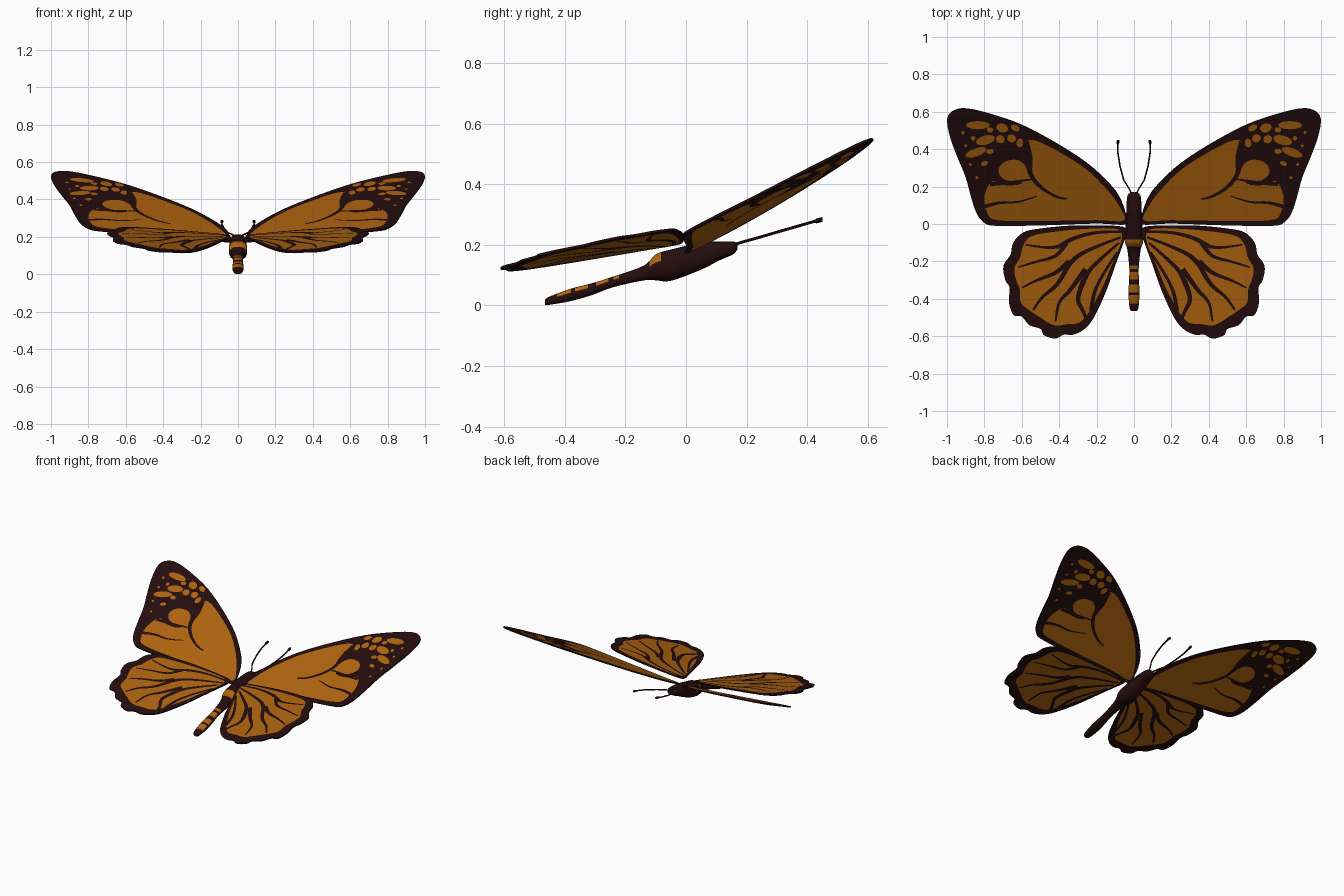
import bpy, bmesh, math
from mathutils import Vector, geometry

if "Cube" in bpy.data.objects:
    bpy.data.objects.remove(bpy.data.objects["Cube"])


def material(name, rgb):
    m = bpy.data.materials.new(name)
    m.diffuse_color = (*rgb, 1)
    m.use_nodes = True
    m.node_tree.nodes["Principled BSDF"].inputs["Base Color"].default_value = m.diffuse_color
    return m


DARK = material("dark brown", (0.018, 0.004, 0.0045))
ORANGE = material("burnt orange", (0.42, 0.125, 0.005))


def smooth(pts, closed=True, steps=4):
    """Catmull-Rom curve through points of any dimension."""
    pts = [Vector(p) for p in pts]
    n, out = len(pts), []
    for i in range(n if closed else n - 1):
        if closed:
            a, b, c, d = (pts[(i + k) % n] for k in (-1, 0, 1, 2))
        else:
            a, b, c, d = (pts[min(max(i + k, 0), n - 1)] for k in (-1, 0, 1, 2))
        for s in range(steps):
            t = s / steps
            out.append(0.5 * (2 * b + (c - a) * t + (2 * a - 5 * b + 4 * c - d) * t ** 2
                              + (3 * b - a - 3 * c + d) * t ** 3))
    if not closed:
        out.append(pts[-1])
    return out


def ellipse(x, y, rx, ry, deg=0):
    ca, sa = math.cos(math.radians(deg)), math.sin(math.radians(deg))
    ring = [(rx * math.cos(k * math.pi / 6), ry * math.sin(k * math.pi / 6)) for k in range(12)]
    return [Vector((x + u * ca - v * sa, y + u * sa + v * ca)) for u, v in ring]


def stroke(w0, w1, *pts):
    """Tapering vein polygon along a path."""
    path = smooth(pts, False)
    left, right = [], []
    for i, p in enumerate(path):
        d = (path[min(i + 1, len(path) - 1)] - path[max(i - 1, 0)]).normalized()
        side = Vector((-d.y, d.x)) * (w0 + (w1 - w0) * i / (len(path) - 1)) / 2
        left.append(p + side)
        right.append(p - side)
    return left + right[::-1]


def inside(p, poly):
    hit = False
    for a, b in zip(poly, poly[1:] + poly[:1]):
        if (a.y > p.y) != (b.y > p.y) and p.x < (b.x - a.x) * (p.y - a.y) / (b.y - a.y) + a.x:
            hit = not hit
    return hit


def wing(name, outline, cells, veins, plane):
    """Flat wing cut along its cells and veins, mirrored to both sides."""
    verts, edges = [], []
    for poly in [outline] + cells + veins:
        s = len(verts)
        verts += poly
        edges += [(s + i, s + (i + 1) % len(poly)) for i in range(len(poly))]
    res = geometry.delaunay_2d_cdt(verts, edges, [], 1, 1e-5)
    pts, faces = res[0], res[2]
    a, b, c = plane
    bm = bmesh.new()
    vs = [bm.verts.new((min(p.x, 1.0), p.y, a + b * p.x + c * p.y)) for p in pts]
    for f in faces:
        mid = sum((pts[i] for i in f), Vector((0, 0))) / len(f)
        if not inside(mid, outline):
            continue
        face = bm.faces.new([vs[i] for i in f])
        painted = any(inside(mid, q) for q in cells) and not any(inside(mid, q) for q in veins)
        face.material_index = 1 if painted else 0
    bmesh.ops.delete(bm, geom=[v for v in bm.verts if not v.link_faces], context='VERTS')
    bmesh.ops.recalc_face_normals(bm, faces=bm.faces)
    ob = finish(name, bm)
    sol = ob.modifiers.new("thickness", 'SOLIDIFY')
    sol.thickness, sol.offset = 0.008, 0
    ob.modifiers.new("both sides", 'MIRROR')


def finish(name, bm):
    me = bpy.data.meshes.new(name)
    bm.to_mesh(me)
    bm.free()
    me.materials.append(DARK)
    me.materials.append(ORANGE)
    ob = bpy.data.objects.new(name, me)
    bpy.context.collection.objects.link(ob)
    return ob


def loft(name, sections, sides, power=1.0, rule=None, shade=True):
    """Skin rounded sections (x, y, z, half width, half height) along y."""
    bm = bmesh.new()
    rings = []
    for x, y, z, rx, rz in sections:
        ring = []
        for k in range(sides):
            t = 2 * math.pi * (k + 0.5) / sides
            u, v = math.cos(t), math.sin(t)
            ring.append(bm.verts.new((x + rx * math.copysign(abs(u) ** power, u), y,
                                      z + rz * math.copysign(abs(v) ** power, v))))
        rings.append(ring)
    for r, s in zip(rings, rings[1:]):
        for k in range(sides):
            j = (k + 1) % sides
            bm.faces.new((r[k], r[j], s[j], s[k]))
    bm.faces.new(rings[0])
    bm.faces.new(rings[-1])
    bmesh.ops.recalc_face_normals(bm, faces=bm.faces)
    bm.normal_update()
    for f in bm.faces:
        f.smooth = shade and len(f.verts) == 4
        if rule and rule(f.calc_center_median(), f.normal):
            f.material_index = 1
    return finish(name, bm)


# Forewings: dark, with a large orange field and spots toward the tip
fore = smooth([(.04, .0), (.045, .06), (.075, .14), (.13, .215), (.25, .325), (.42, .435), (.6, .53),
               (.75, .583), (.88, .615), (.955, .61), (.998, .565), (.985, .47), (.945, .36),
               (.9, .25), (.87, .14), (.84, .055), (.8, .008), (.74, -.008), (.5, -.006), (.2, .004)])
fore_cells = [
    smooth([(.055, .02), (.075, .09), (.14, .18), (.25, .29), (.38, .375), (.5, .438), (.565, .45),
            (.575, .41), (.56, .31), (.6, .22), (.7, .21), (.76, .23), (.8, .15), (.785, .06),
            (.73, .022), (.5, .018), (.2, .022)]),
    smooth([(.575, .24), (.58, .31), (.63, .345), (.7, .33), (.725, .28), (.68, .235)])]
fore_cells += [ellipse(*e) for e in [
    (.835, .53, .065, .022, 0), (.705, .515, .032, .024, 20), (.635, .515, .026, .016, 25),
    (.795, .45, .052, .025, -15), (.715, .455, .024, .022, 20), (.655, .46, .024, .022, 20),
    (.845, .385, .06, .022, -20), (.77, .505, .018, .014, 0), (.61, .435, .018, .024, 10),
    (.77, .39, .02, .014, 0), (.86, .46, .012, .012, 0), (.80, .325, .02, .012, -20),
    (.915, .49, .009, .009, 0), (.9, .42, .008, .008, 0), (.875, .32, .008, .008, 0),
    (.84, .25, .008, .008, 0)]]
fore_veins = [
    stroke(.035, .008, (.58, .44), (.558, .36), (.553, .27), (.5, .2), (.42, .15), (.36, .135)),
    stroke(.022, .006, (.77, .215), (.67, .222), (.59, .235), (.54, .24)),
    stroke(.02, .005, (.80, .095), (.72, .115), (.62, .12), (.52, .15))]
wing("forewings", fore, fore_cells, fore_veins, (.17, .09, .48))

# Hindwings: scalloped, orange with dark radiating veins
hind = smooth([(.04, -.05), (.06, -.015), (.2, -.008), (.35, -.01), (.5, -.025), (.59, -.045),
               (.645, -.1), (.66, -.165), (.698, -.225), (.688, -.3), (.665, -.34), (.668, -.42),
               (.645, -.485), (.6, -.495), (.56, -.54), (.5, -.56), (.48, -.595), (.42, -.612),
               (.375, -.59), (.33, -.592), (.27, -.565), (.215, -.5), (.15, -.36), (.1, -.22), (.06, -.11)])
hind_cells = [smooth([(.065, -.06), (.1, -.025), (.25, -.025), (.42, -.04), (.55, -.065), (.595, -.12),
                      (.61, -.18), (.64, -.235), (.63, -.3), (.61, -.35), (.605, -.42), (.56, -.46),
                      (.5, -.5), (.43, -.54), (.36, -.535), (.29, -.525), (.235, -.46), (.17, -.34),
                      (.12, -.22), (.08, -.13)])]
hind_veins = [
    stroke(.012, .026, (.06, -.04), (.2, -.045), (.32, -.075), (.4, -.12)),
    stroke(.02, .008, (.4, -.12), (.47, -.125), (.58, -.11)),
    stroke(.012, .028, (.07, -.07), (.2, -.12), (.3, -.17), (.36, -.23)),
    stroke(.024, .008, (.36, -.1), (.42, -.17), (.52, -.2), (.62, -.23)),
    stroke(.028, .008, (.35, -.2), (.42, -.26), (.52, -.3), (.6, -.34)),
    stroke(.028, .01, (.34, -.2), (.41, -.32), (.49, -.39), (.54, -.46)),
    stroke(.028, .01, (.26, -.24), (.34, -.35), (.4, -.42), (.42, -.52)),
    stroke(.012, .028, (.08, -.1), (.16, -.17), (.24, -.25), (.28, -.33)),
    stroke(.028, .015, (.27, -.3), (.3, -.4), (.27, -.47), (.25, -.53)),
    stroke(.012, .022, (.09, -.15), (.16, -.26), (.21, -.36), (.23, -.46))]
wing("hindwings", hind, hind_cells, hind_veins, (.206, .09, .2))


# Body: head, thorax and a banded abdomen, orange on top
def banded(c, n):
    if n.z < 0.1 or not -0.43 < c.y < -0.08:
        return False
    if c.y > -0.22:
        return c.y > -0.12
    return (-c.y * 100) % 6 > 1.8


body = smooth([(0, .17, .195, .015, .01), (0, .155, .19, .034, .022), (0, .11, .18, .041, .032),
               (0, .05, .163, .043, .046), (0, -.05, .133, .049, .053), (0, -.1, .126, .049, .044),
               (0, -.14, .107, .036, .025), (0, -.24, .078, .026, .018), (0, -.31, .054, .028, .02),
               (0, -.38, .035, .03, .021), (0, -.45, .016, .024, .014), (0, -.465, .011, .015, .009)],
              False, 5)
loft("body", body, 12, 0.75, banded)

# Antennae with thicker tips
for side, label in ((-1, "left"), (1, "right")):
    path = [(.008, .155, .2, .005), (.03, .195, .212, .005), (.055, .235, .223, .005),
            (.075, .31, .245, .005), (.086, .38, .265, .005), (.086, .425, .278, .005),
            (.086, .43, .279, .008), (.085, .45, .284, .008)]
    loft(label + "_antenna", [(side * x, y, z, r, r) for x, y, z, r in path], 6, shade=False)
